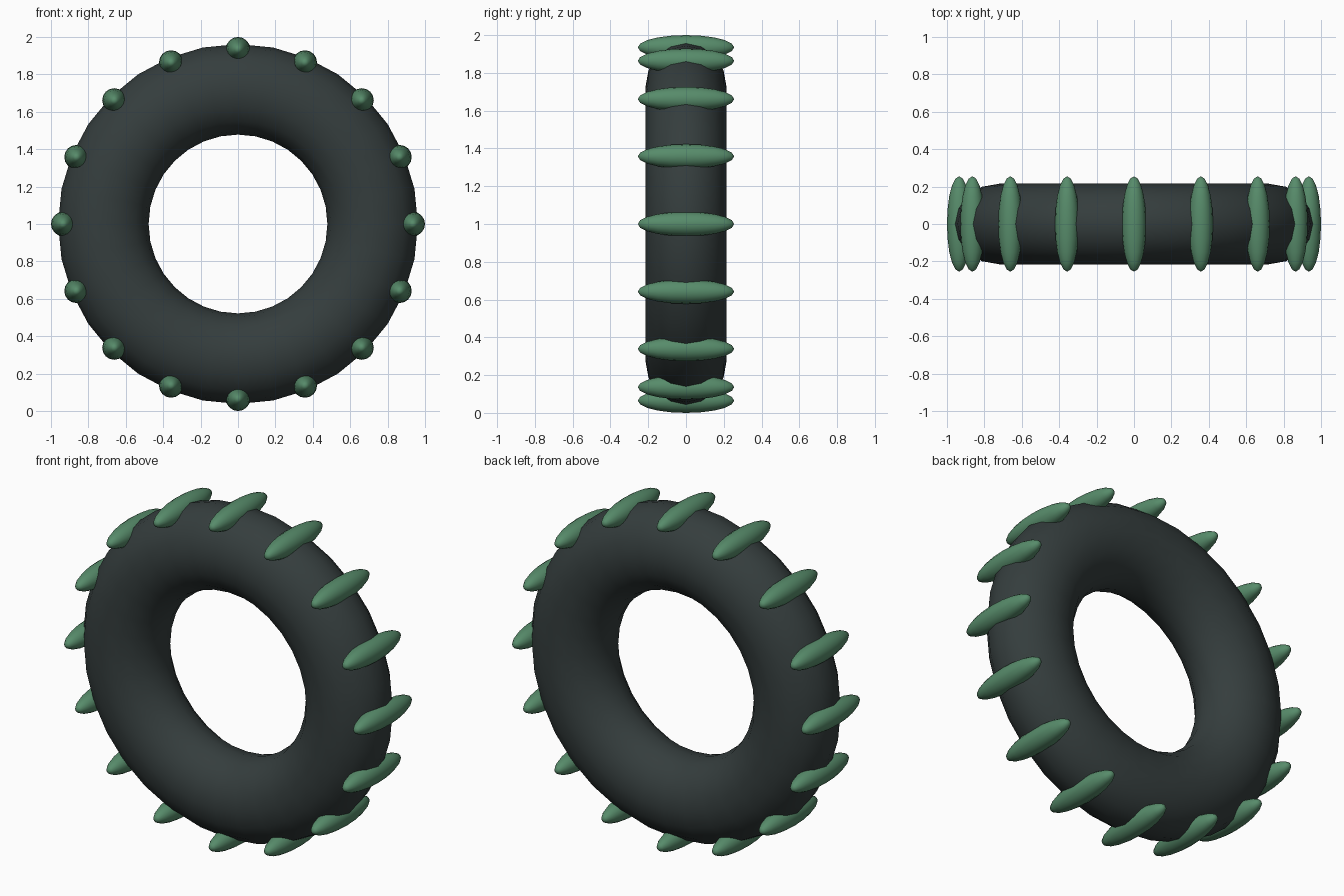
import bpy
from math import pi, sin, cos

if "Cube" in bpy.data.objects:
    bpy.data.objects.remove(bpy.data.objects["Cube"])

CENTRE_Z = 1.0


def material(name, rgb):
    m = bpy.data.materials.new(name)
    m.diffuse_color = (*rgb, 1)
    m.use_nodes = True
    m.node_tree.nodes["Principled BSDF"].inputs["Base Color"].default_value = m.diffuse_color
    return m


def finish(obj, name, mat):
    obj.name = name
    obj.data.materials.append(mat)
    bpy.ops.object.transform_apply(location=False, rotation=True, scale=True)
    bpy.ops.object.shade_smooth()


rubber = material("dark_rubber", (0.035, 0.047, 0.047))
green = material("green_tread", (0.095, 0.26, 0.145))

# Tyre ring: torus with its axis along y, slightly flattened in width
bpy.ops.mesh.primitive_torus_add(major_radius=0.72, minor_radius=0.242,
                                 major_segments=32, minor_segments=16,
                                 location=(0, 0, CENTRE_Z), rotation=(pi / 2, 0, 0))
tyre = bpy.context.object
tyre.scale.z = 0.89
finish(tyre, "tyre", rubber)

# Sixteen long tread lugs around the rim
for i in range(16):
    a = 2 * pi * i / 16
    bpy.ops.mesh.primitive_uv_sphere_add(
        segments=16, ring_count=10, radius=1, rotation=(pi / 2, 0, 0),
        location=(0.935 * cos(a), 0, CENTRE_Z + 0.935 * sin(a)))
    lug = bpy.context.object
    lug.scale = (0.065, 0.065, 0.255)
    finish(lug, f"tread_lug_{i + 1}", green)
